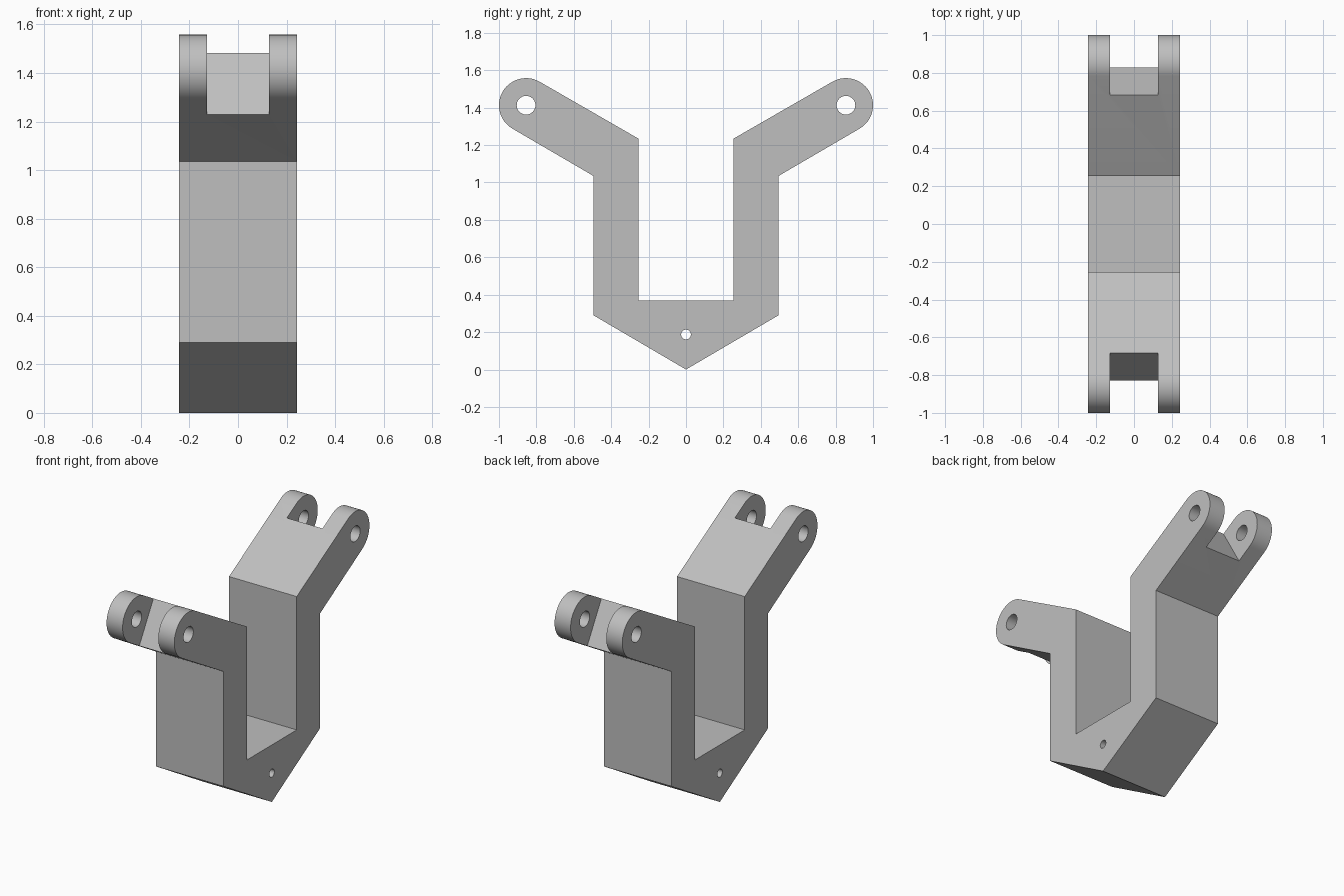
import bpy, bmesh
from math import radians, cos, sin, pi
from mathutils import Matrix, Vector

cube = bpy.data.objects.get("Cube")
if cube:
    bpy.data.objects.remove(cube, do_unlink=True)

HALF_W = 0.243          # half width of the bracket
SLOT_W = 0.256          # gap between the fork ears
EAR = (0.855, 1.413)    # pin centre (y, z)
EAR_R = 0.145
TILT = radians(30)

grey = bpy.data.materials.new("plain grey")
grey.use_nodes = True
colour = (0.52, 0.52, 0.52, 1)
grey.diffuse_color = colour
grey.node_tree.nodes["Principled BSDF"].inputs["Base Color"].default_value = colour


def make_object(name, bm):
    bmesh.ops.recalc_face_normals(bm, faces=bm.faces[:])
    mesh = bpy.data.meshes.new(name)
    bm.to_mesh(mesh)
    bm.free()
    mesh.materials.append(grey)
    obj = bpy.data.objects.new(name, mesh)
    bpy.context.collection.objects.link(obj)
    return obj


def pin_cutter(name, y, z, radius):
    bm = bmesh.new()
    turn = Matrix.Translation((0, y, z)) @ Matrix.Rotation(pi / 2, 4, 'Y')
    bmesh.ops.create_cone(bm, cap_ends=True, segments=40, radius1=radius,
                          radius2=radius, depth=1, matrix=turn)
    return make_object(name, bm)


def slot_cutter(name, side):
    # Box whose inner end forms the slot floor, square to the arm
    bm = bmesh.new()
    angle = TILT if side > 0 else pi - TILT
    place = (Matrix.Translation((0, side * EAR[0], EAR[1]))
             @ Matrix.Rotation(angle, 4, 'X')
             @ Matrix.Translation((0, 0.186, 0))
             @ Matrix.Diagonal((SLOT_W, 0.6, 0.5, 1)))
    bmesh.ops.create_cube(bm, size=1, matrix=place)
    return make_object(name, bm)


# Half profile from the pointed base, around the rounded arm end, to the inner floor
half = [(0.495, 0.29), (0.495, 1.035)]
steps = 28
for i in range(steps + 1):
    a = TILT - pi / 2 + pi * i / steps
    half.append((EAR[0] + EAR_R * cos(a), EAR[1] + EAR_R * sin(a)))
half += [(0.255, 1.235), (0.255, 0.37)]
outline = [(0, 0)] + half + [(-y, z) for y, z in reversed(half)]

# Bracket body, extruded across its width
bm = bmesh.new()
face = bm.faces.new([bm.verts.new((-HALF_W, y, z)) for y, z in outline])
sweep = bmesh.ops.extrude_face_region(bm, geom=[face])
bmesh.ops.translate(bm, vec=Vector((2 * HALF_W, 0, 0)),
                    verts=[v for v in sweep["geom"] if isinstance(v, bmesh.types.BMVert)])
body = make_object("fork_bracket", bm)

# Fork slots, pin holes and the base hole
cutters = [pin_cutter("base_hole_cutter", 0, 0.187, 0.026)]
for side, label in ((-1, "front"), (1, "back")):
    cutters.append(slot_cutter(label + "_slot_cutter", side))
    cutters.append(pin_cutter(label + "_pin_cutter", side * EAR[0], EAR[1], 0.05))

bpy.ops.object.select_all(action='DESELECT')
body.select_set(True)
bpy.context.view_layer.objects.active = body
for cutter in cutters:
    cutter.hide_render = True
    mod = body.modifiers.new(cutter.name, 'BOOLEAN')
    mod.operation = 'DIFFERENCE'
    mod.solver = 'EXACT'
    mod.object = cutter
    bpy.ops.object.modifier_apply(modifier=mod.name)
    bpy.data.objects.remove(cutter, do_unlink=True)

# Smooth curved ends, crisp edges elsewhere
bpy.ops.object.shade_smooth_by_angle(angle=radians(25))
